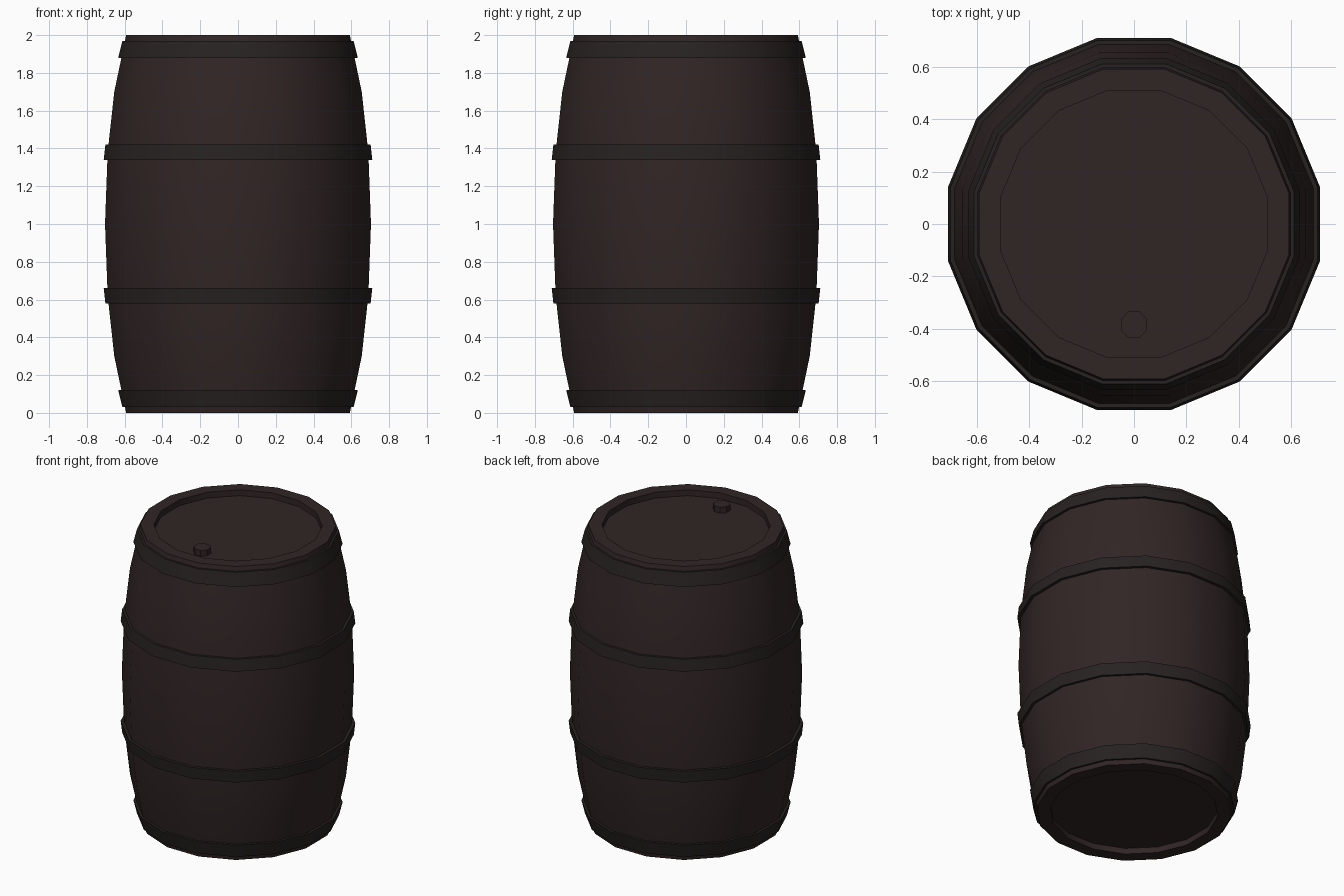
import bpy, math

if "Cube" in bpy.data.objects:
    bpy.data.objects.remove(bpy.data.objects["Cube"])

def material(name, rgb):
    m = bpy.data.materials.new(name)
    m.diffuse_color = (*rgb, 1)
    m.use_nodes = True
    m.node_tree.nodes["Principled BSDF"].inputs["Base Color"].default_value = m.diffuse_color
    return m

wood = material("dark wood", (0.030, 0.0185, 0.0180))
iron = material("dark iron", (0.0195, 0.0160, 0.0150))

C = math.cos(math.pi / 16)  # flat-side distance to corner radius for 16 sides

def lathe(name, profile, mat, sides=16, ring=False, centre=(0, 0), scale=1 / C):
    """Spin (distance, z) points round z; ring closes the profile, else ends are capped."""
    n = len(profile)
    verts, faces = [], []
    for r, z in profile:
        for i in range(sides):
            a = (i + 0.5) * 2 * math.pi / sides
            verts.append((centre[0] + r * scale * math.cos(a),
                          centre[1] + r * scale * math.sin(a), z))
    for k in range(n if ring else n - 1):
        p, q = k * sides, (k + 1) % n * sides
        for i in range(sides):
            j = (i + 1) % sides
            faces.append((p + i, p + j, q + j, q + i))
    if not ring:
        faces.append(tuple(reversed(range(sides))))
        faces.append(tuple(range((n - 1) * sides, n * sides)))
    me = bpy.data.meshes.new(name)
    me.from_pydata(verts, [], faces)
    me.materials.append(mat)
    ob = bpy.data.objects.new(name, me)
    bpy.context.collection.objects.link(ob)
    bpy.ops.object.select_all(action='DESELECT')
    ob.select_set(True)
    bpy.context.view_layer.objects.active = ob
    bpy.ops.object.shade_smooth_by_angle(angle=math.radians(32))
    return ob

# barrel body with recessed heads at both ends
half = [(0.51, 0.04), (0.51, 0.0), (0.592, 0.0), (0.655, 0.30), (0.69, 0.62)]
body = half + [(0.704, 1.0)] + [(r, 2 - z) for r, z in reversed(half)]
lathe("barrel_body", body, wood)

# iron hoops, mirrored top and bottom
hoops = {"end_hoop": [(0.585, 0.03), (0.612, 0.03), (0.634, 0.12), (0.60, 0.12)],
         "middle_hoop": [(0.67, 0.58), (0.702, 0.58), (0.711, 0.66), (0.68, 0.66)]}
for name, prof in hoops.items():
    lathe("lower_" + name, prof, iron, ring=True)
    lathe("upper_" + name, [(r, 2 - z) for r, z in reversed(prof)], iron, ring=True)

# bung on the lid
lathe("bung", [(0.052, 1.95), (0.052, 2.0)], wood, sides=8, centre=(0, -0.385), scale=1.04)
